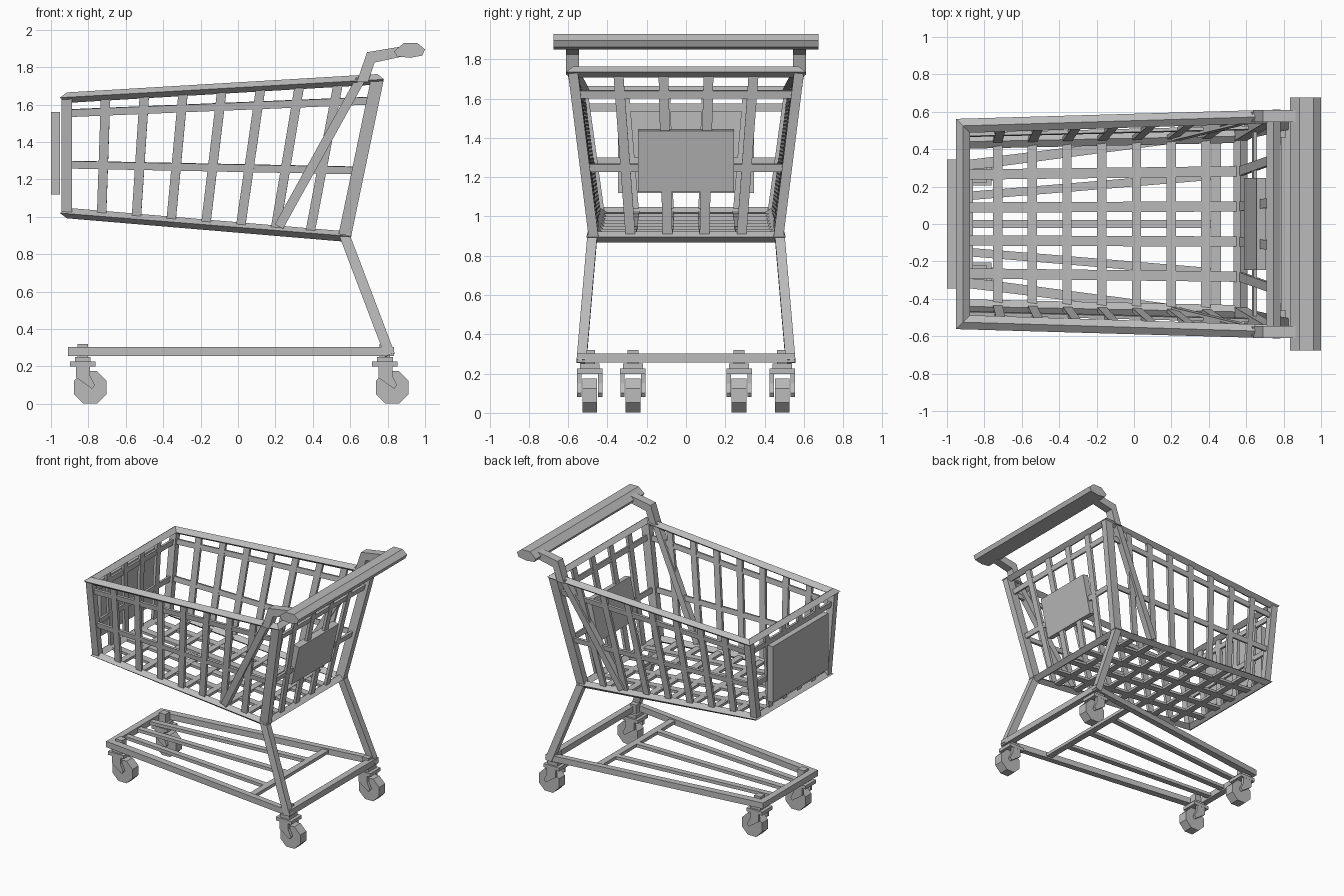
import bpy, bmesh, math
from mathutils import Vector as V

old = bpy.data.objects.get("Cube")
if old:
    bpy.data.objects.remove(old)

grey = bpy.data.materials.new("steel grey")
grey.use_nodes = True
grey.diffuse_color = (0.5, 0.5, 0.5, 1)
grey.node_tree.nodes["Principled BSDF"].inputs["Base Color"].default_value = (0.5, 0.5, 0.5, 1)


def finish(name, bm):
    bmesh.ops.recalc_face_normals(bm, faces=bm.faces)
    mesh = bpy.data.meshes.new(name)
    bm.to_mesh(mesh)
    bm.free()
    mesh.materials.append(grey)
    obj = bpy.data.objects.new(name, mesh)
    bpy.context.scene.collection.objects.link(obj)
    return obj


def skin(bm, loops, closed=False):
    """Join matching vertex loops into a tube, capped unless it closes on itself."""
    rows = [[bm.verts.new(p) for p in loop] for loop in loops]
    n = len(rows[0])
    for i in range(len(rows) if closed else len(rows) - 1):
        a, b = rows[i], rows[(i + 1) % len(rows)]
        for k in range(n):
            bm.faces.new((a[k], a[(k + 1) % n], b[(k + 1) % n], b[k]))
    if not closed:
        bm.faces.new(rows[0])
        bm.faces.new(rows[-1][::-1])


def bar(bm, a, b, width, thick, normal):
    """Rectangular bar from a to b, its flat side facing along normal."""
    a, b = V(a), V(b)
    d = (b - a).normalized()
    s = d.cross(V(normal)).normalized()
    n = s.cross(d)
    corners = [s * i * width / 2 + n * j * thick / 2
               for i, j in ((-1, -1), (1, -1), (1, 1), (-1, 1))]
    skin(bm, [[p + c for c in corners] for p in (a, b)])


def box(bm, centre, size):
    x, y, z = centre
    bar(bm, (x, y, z - size[2] / 2), (x, y, z + size[2] / 2), size[1], size[0], (1, 0, 0))


def ring(name, front, rear, profile):
    """Mitred four-sided frame; profile points are (outward, up)."""
    loops = []
    for (x, y, z), sx, sy in ((front, -1, -1), (rear, 1, -1), (rear, 1, 1), (front, -1, 1)):
        loops.append([(x + sx * o, sy * (y + o), z + u) for o, u in profile])
    bm = bmesh.new()
    skin(bm, loops, closed=True)
    finish(name, bm)


def slats(name, a, b, c, d, cols, rows):
    """Lattice on the patch with lower edge a-b and upper edge c-d."""
    a, b, c, d = map(V, (a, b, c, d))
    normal = (b - a).cross(c - a)
    bm = bmesh.new()
    for s in cols:
        bar(bm, a.lerp(b, s), c.lerp(d, s), 0.05, 0.022, normal)
    for t in rows:
        bar(bm, a.lerp(c, t), b.lerp(d, t), 0.04, 0.018, normal)
    finish(name, bm)


def flip(p, side):
    return V((p[0], p[1] * side, p[2]))


# Basket corners on the left side
low_front, low_rear = (-0.915, 0.44, 1.02), (0.57, 0.47, 0.895)
top_front, top_rear = (-0.915, 0.525, 1.637), (0.745, 0.575, 1.735)
diamond = [(0.037, 0), (0, 0.028), (-0.037, 0), (0, -0.028)]
square = [(0.025, -0.023), (0.025, 0.023), (-0.025, 0.023), (-0.025, -0.023)]

# Basket rails and base frame
ring("basket_top_rail", top_front, top_rear, diamond)
ring("basket_bottom_rail", low_front, low_rear, diamond)
base_front, base_rear = (-0.885, 0.315, 0.28), (0.81, 0.53, 0.28)
ring("base_frame", base_front, base_rear, square)

# Lattice walls and floor
eighths = [i / 8 for i in range(1, 8)]
fifths = [i / 5 for i in range(1, 5)]
levels = (0.42, 0.865)
for side, label in ((1, "left"), (-1, "right")):
    slats(label + "_wall", *(flip(p, side) for p in (low_front, low_rear, top_front, top_rear)),
          eighths, levels)
for label, low, top in (("front", low_front, top_front), ("rear", low_rear, top_rear)):
    slats(label + "_wall", flip(low, -1), low, flip(top, -1), top, fifths, levels)
bm = bmesh.new()
lf, lr = V(low_front), V(low_rear)
for s in eighths:
    p = lf.lerp(lr, s)
    bar(bm, flip(p, -1), p, 0.05, 0.02, (0, 0, 1))
for s in fifths:
    bar(bm, flip(lf, -1).lerp(lf, s), flip(lr, -1).lerp(lr, s), 0.055, 0.02, (0, 0, 1))
finish("basket_floor", bm)

# Posts, legs, braces and handle arms
for side, label in ((1, "left"), (-1, "right")):
    parts = {
        "front_post": (low_front, top_front, 0.055),
        "rear_post": (low_rear, top_rear, 0.068),
        "leg": ((0.57, 0.477, 0.9), (0.812, 0.532, 0.262), 0.055),
        "brace": ((0.22, 0.47, 0.95), (0.655, 0.575, 1.735), 0.05),
    }
    for name, (a, b, w) in parts.items():
        bm = bmesh.new()
        bar(bm, flip(a, side), flip(b, side), w, 0.05, (0, 1, 0))
        finish(label + "_" + name, bm)
    bm = bmesh.new()
    path = [((0.635, 1.72), (0.695, 1.72)), ((0.69, 1.88), (0.73, 1.825)), ((0.87, 1.91), (0.87, 1.855))]
    skin(bm, [[(x, side * y, z) for (x, z), y in ((u, 0.545), (u, 0.61), (v, 0.61), (v, 0.545))]
              for u, v in path])
    finish(label + "_handle_arm", bm)

# Handle grip
grip = [(0.835, 1.885), (0.885, 1.928), (0.96, 1.928), (1.0, 1.895),
        (0.985, 1.862), (0.92, 1.85), (0.85, 1.858)]
bm = bmesh.new()
skin(bm, [[(x, y, z) for x, z in grip] for y in (-0.675, 0.675)])
finish("handle_grip", bm)

# Sign plates at both ends
bm = bmesh.new()
box(bm, (-0.976, 0, 1.34), (0.046, 0.69, 0.44))
finish("front_sign", bm)
bm = bmesh.new()
bar(bm, (0.612, 0, 1.13), (0.68, 0, 1.44), 0.49, 0.05, (1, 0, 0))
finish("rear_sign", bm)

# Bars inside the base frame
bm = bmesh.new()
bar(bm, (0.44, -0.48, 0.28), (0.44, 0.48, 0.28), 0.05, 0.025, (0, 0, 1))
for k in (-1, 0, 1):
    bar(bm, (-0.885, 0.15 * k, 0.28), (0.44, 0.26 * k, 0.28), 0.045, 0.025, (0, 0, 1))
finish("base_bars", bm)

# Casters
for label, x, y in (("front", -0.83, 0.27), ("rear", 0.785, 0.49)):
    for side, hand in ((1, "left"), (-1, "right")):
        bm = bmesh.new()
        cy = y * side
        box(bm, (x, cy, 0.28), (0.055, 0.055, 0.08))
        box(bm, (x, cy, 0.238), (0.085, 0.1, 0.025))
        box(bm, (x, cy, 0.212), (0.135, 0.13, 0.027))
        for s in (-1, 1):
            fork = [(x - 0.035, 0.2), (x + 0.04, 0.2), (x + 0.04, 0.15),
                    (x + 0.065, 0.1), (x + 0.05, 0.08), (x - 0.035, 0.14)]
            skin(bm, [[(px, cy + s * o, pz) for px, pz in fork] for o in (0.042, 0.064)])
        finish(f"{label}_{hand}_caster_fork", bm)
        bm = bmesh.new()
        rim = [(x + 0.04 + 0.094 * math.cos(math.pi * (i + 0.5) / 4),
                0.088 + 0.094 * math.sin(math.pi * (i + 0.5) / 4)) for i in range(8)]
        skin(bm, [[(px, cy + o, pz) for px, pz in rim] for o in (-0.038, 0.038)])
        finish(f"{label}_{hand}_wheel", bm)
